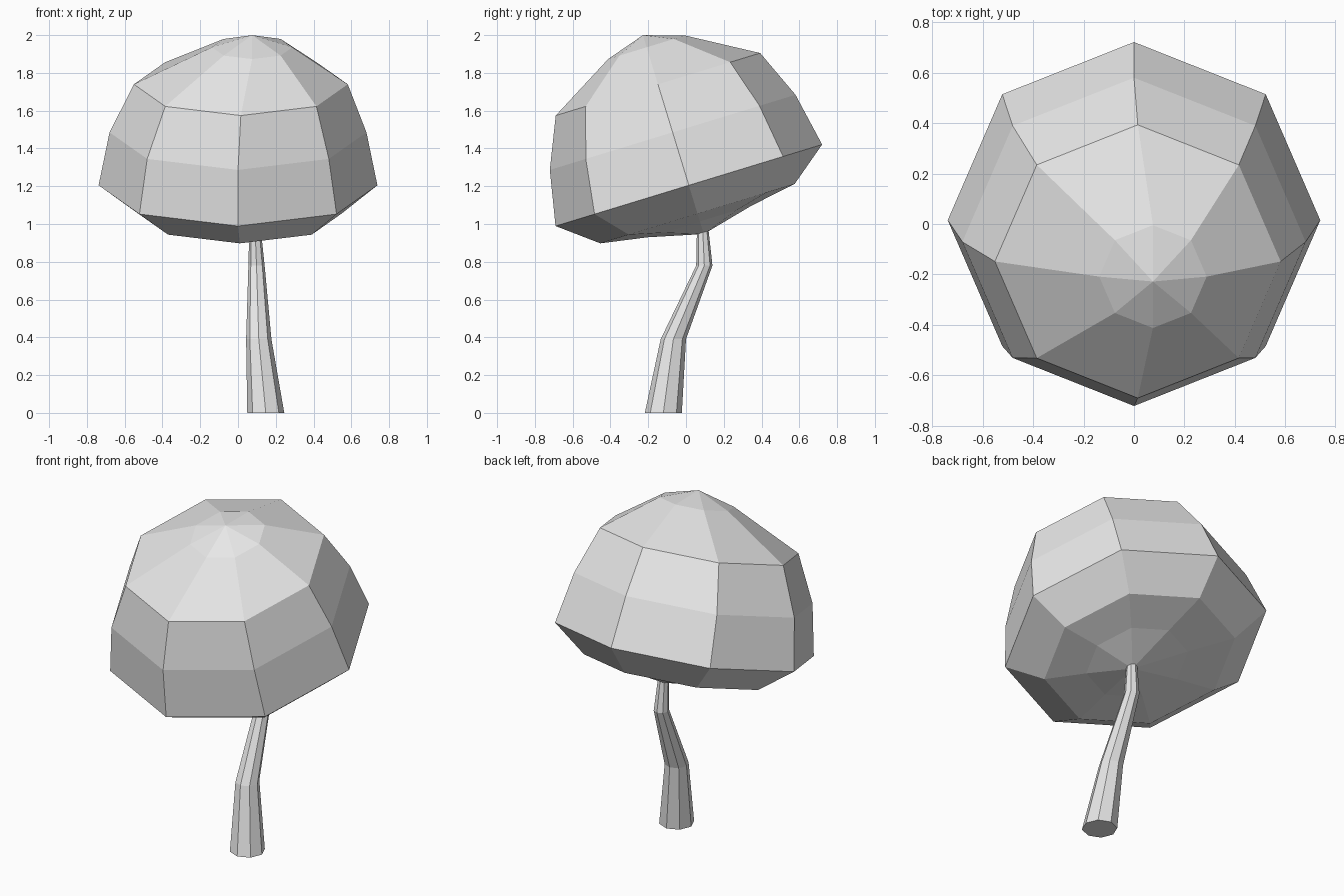
import bpy
import bmesh
import math
from mathutils import Matrix, Vector

cube = bpy.data.objects.get("Cube")
if cube:
    bpy.data.objects.remove(cube, do_unlink=True)

SIDES = 8

# Single plain grey material
grey = bpy.data.materials.new("plain_grey")
grey.use_nodes = True
grey.diffuse_color = (0.8, 0.8, 0.8, 1)
grey.node_tree.nodes["Principled BSDF"].inputs["Base Color"].default_value = (0.8, 0.8, 0.8, 1)


def loft(name, rings, tilt=0.0):
    """Join octagonal rings (centre, radius) from bottom to top; a zero radius is a tip."""
    bm = bmesh.new()
    turn = Matrix.Rotation(tilt, 3, 'X')
    loops = []
    for centre, radius in rings:
        count = SIDES if radius else 1
        loop = []
        for i in range(count):
            a = math.tau * i / SIDES
            offset = Vector((radius * math.cos(a), radius * math.sin(a), 0))
            loop.append(bm.verts.new(Vector(centre) + turn @ offset))
        loops.append(loop)
    for low, high in zip(loops, loops[1:]):
        for i in range(SIDES):
            j = (i + 1) % SIDES
            if len(low) == 1:
                bm.faces.new((low[0], high[j], high[i]))
            elif len(high) == 1:
                bm.faces.new((low[i], low[j], high[0]))
            else:
                bm.faces.new((low[i], low[j], high[j], high[i]))
    # Close open ends
    for end in (loops[0], loops[-1]):
        if len(end) > 1:
            bm.faces.new(end)
    bmesh.ops.recalc_face_normals(bm, faces=bm.faces)
    mesh = bpy.data.meshes.new(name)
    bm.to_mesh(mesh)
    bm.free()
    mesh.materials.append(grey)
    obj = bpy.data.objects.new(name, mesh)
    bpy.context.collection.objects.link(obj)
    return obj


# Crooked, tapering stem
loft("stem", [
    ((0.147, -0.12, 0), 0.098),
    ((0.11, -0.067, 0.39), 0.067),
    ((0.098, 0.097, 0.78), 0.043),
    ((0.09, 0.088, 0.98), 0.03),
])

# Leaning cap: rings stacked along a tilted axis as (sideways shift, height, radius)
tilt = math.radians(17)
axis = Vector((0, -math.sin(tilt), math.cos(tilt)))
rim = Vector((0, 0.015, 1.205))
profile = [
    (0.09, -0.27, 0),
    (0.04, -0.2, 0.287),
    (0.01, -0.157, 0.538),
    (0, 0, 0.738),
    (0, 0.293, 0.68),
    (0.015, 0.559, 0.566),
    (0.075, 0.764, 0.213),
    (0.075, 0.831, 0),
]
loft("cap", [(rim + axis * h + Vector((x, 0, 0)), r) for x, h, r in profile], tilt)
